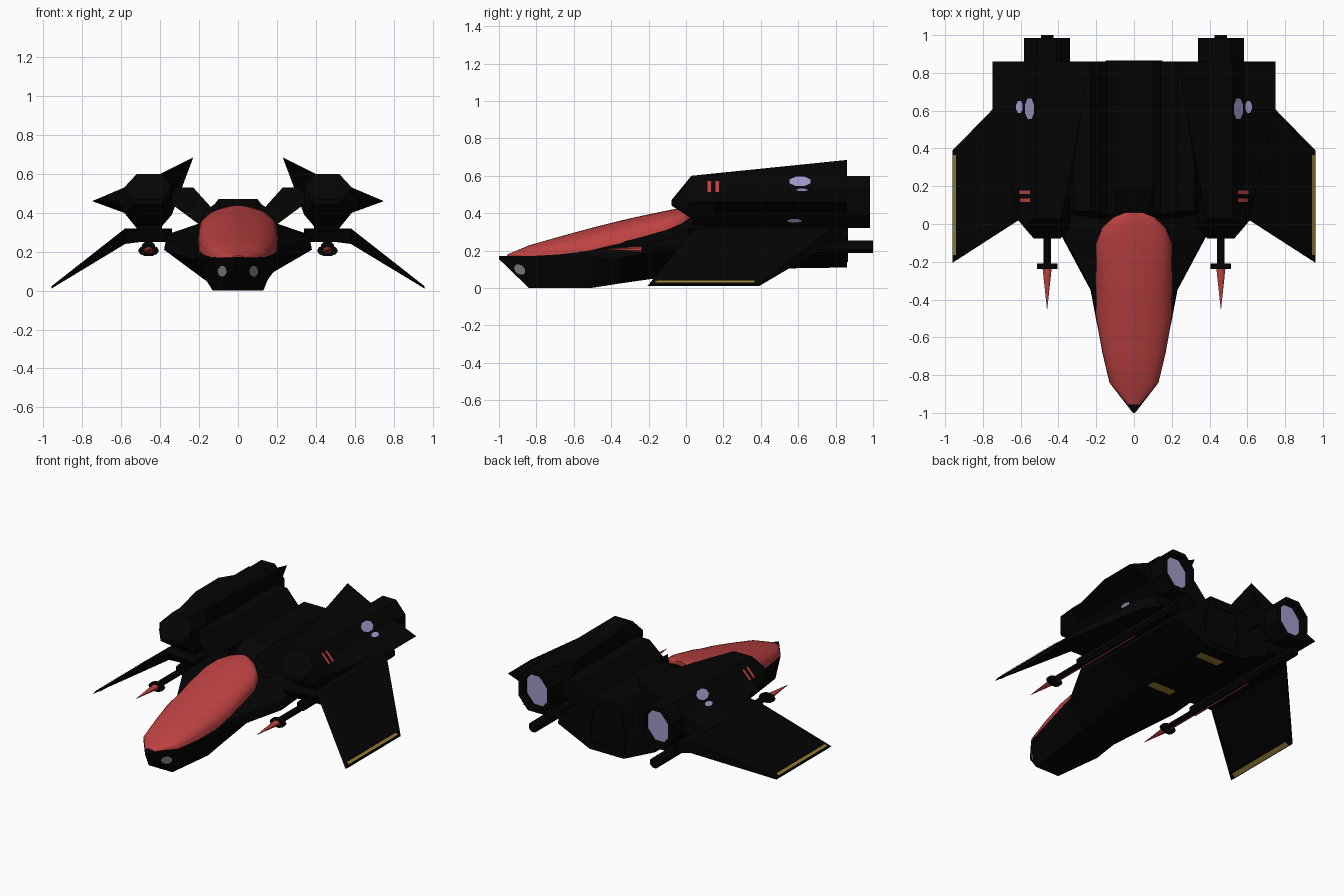
import bpy, bmesh, math
from mathutils import Vector, Matrix
from mathutils.bvhtree import BVHTree

if "Cube" in bpy.data.objects:
    bpy.data.objects.remove(bpy.data.objects["Cube"])


def material(name, rgb):
    m = bpy.data.materials.new(name)
    m.diffuse_color = (*rgb, 1)
    m.use_nodes = True
    m.node_tree.nodes["Principled BSDF"].inputs["Base Color"].default_value = m.diffuse_color
    return m


BLACK = material("hull black", (0.0012, 0.0012, 0.0012))
RED = material("canopy red", (0.52, 0.055, 0.055))
LAVENDER = material("glow lavender", (0.35, 0.32, 0.58))
GOLD = material("marking gold", (0.32, 0.22, 0.035))
GREY = material("lamp grey", (0.25, 0.25, 0.25))


def finish(name, bm, mat, mirror=False):
    me = bpy.data.meshes.new(name)
    bm.to_mesh(me)
    bm.free()
    ob = bpy.data.objects.new(name, me)
    bpy.context.collection.objects.link(ob)
    me.materials.append(mat)
    if mirror:
        ob.modifiers.new("Mirror", 'MIRROR').use_mirror_merge = False
    return ob


def loft(name, rings, mat, mirror=False):
    """Skin a list of equal-length point rings and cap both ends."""
    bm = bmesh.new()
    vs = [[bm.verts.new(p) for p in r] for r in rings]
    n = len(vs[0])
    for a, b in zip(vs, vs[1:]):
        for i in range(n):
            j = (i + 1) % n
            bm.faces.new((a[i], a[j], b[j], b[i]))
    caps = [bm.faces.new(vs[0]), bm.faces.new(vs[-1])]
    bmesh.ops.triangulate(bm, faces=caps)
    bmesh.ops.recalc_face_normals(bm, faces=bm.faces)
    return finish(name, bm, mat, mirror)


def tube(name, x, z, y0, y1, r0, r1, seg, mat, sx=1, sz=1):
    """Cylinder or cone along y, optionally squashed, mirrored to both sides."""
    bm = bmesh.new()
    mtx = Matrix.Translation((x, (y0 + y1) / 2, z)) @ Matrix.Diagonal((sx, 1, sz, 1)) \
        @ Matrix.Rotation(-math.pi / 2, 4, 'X') @ Matrix.Rotation(math.pi / seg, 4, 'Z')
    bmesh.ops.create_cone(bm, cap_ends=True, segments=seg, radius1=r0, radius2=r1,
                          depth=y1 - y0, matrix=mtx)
    return finish(name, bm, mat, True)


def recess(ob, thickness, depth, inner_mat):
    """Sink the rearmost face of a part and colour its floor."""
    ob.data.materials.append(inner_mat)
    bm = bmesh.new()
    bm.from_mesh(ob.data)
    f = max(bm.faces, key=lambda f: f.calc_center_median().y)
    bmesh.ops.inset_region(bm, faces=[f], thickness=thickness)
    f2 = bmesh.ops.extrude_discrete_faces(bm, faces=[f])['faces'][0]
    for v in f2.verts:
        v.co.y -= depth
    f2.material_index = 1
    bm.to_mesh(ob.data)
    bm.free()


def decal(name, target, origin, direction, along, w, h, mat, sides=4, mirror=True):
    """Thin plate laid on the surface hit by a ray."""
    bm = bmesh.new()
    bm.from_mesh(target.data)
    d = Vector(direction).normalized()
    loc, n, _, _ = BVHTree.FromBMesh(bm).ray_cast(Vector(origin), d)
    bm.free()
    if loc is None:
        return
    if n.dot(d) > 0:
        n = -n
    u = Vector(along)
    u = (u - n * u.dot(n)).normalized()
    v = n.cross(u)
    k = math.sqrt(2) if sides == 4 else 1
    bm = bmesh.new()
    pts = []
    for i in range(sides):
        a = 2 * math.pi * (i + 0.5) / sides
        pts.append(bm.verts.new(loc + n * 0.004 + u * (w / 2 * k * math.cos(a)) + v * (h / 2 * k * math.sin(a))))
    bm.faces.new(pts)
    finish(name, bm, mat, mirror)


# Fuselage: half sections from top to bottom, mirrored into full rings
hull_sections = [
    (-1.0, [(.003, .17), (.005, .168), (.006, .166), (.006, .164), (.004, .155)]),
    (-.84, [(.05, .18), (.10, .178), (.13, .172), (.13, .165), (.09, 0)]),
    (-.51, [(.10, .25), (.17, .22), (.20, .20), (.20, .17), (.13, 0)]),
    (-.35, [(.10, .28), (.18, .25), (.225, .225), (.23, .16), (.13, .025)]),
    (-.07, [(.09, .35), (.185, .315), (.37, .265), (.38, .21), (.13, .065)]),
    (.05, [(.08, .395), (.19, .335), (.365, .28), (.375, .215), (.13, .08)]),
    (.20, [(.10, .47), (.20, .345), (.36, .29), (.37, .22), (.13, .10)]),
    (.86, [(.10, .47), (.20, .345), (.36, .29), (.37, .22), (.13, .11)]),
]
hull = loft("fuselage", [[(x, y, z) for x, z in h] + [(-x, y, z) for x, z in reversed(h)]
                         for y, h in hull_sections], BLACK)

# Canopy: smooth dome (y, half width, base z, top z)
canopy_sections = [(-.955, .035, .166, .18), (-.84, .13, .17, .228), (-.68, .168, .18, .274),
                   (-.5, .2, .2, .323), (-.36, .203, .22, .358), (-.28, .203, .26, .377),
                   (-.1, .2, .31, .415), (-.02, .17, .345, .43), (.035, .11, .385, .437),
                   (.062, .045, .41, .437)]
canopy = loft("canopy", [[(w * math.cos(a), y, zb + (zt - zb) * math.sin(a) ** .75 if 0 < i < 16 else zb)
                          for i in range(17) for a in [math.pi * i / 16]]
                         for y, w, zb, zt in canopy_sections], RED)
bpy.context.view_layer.objects.active = canopy
canopy.select_set(True)
bpy.ops.object.shade_smooth_by_angle(angle=math.radians(40))

# Tail housing with sunken rear panel
tail = loft("tail_housing", [[(x, y, z) for x, z in
            [(-.13, .14), (.13, .14), (.15, .28), (.11, .43), (-.11, .43), (-.15, .28)]]
            for y in (.80, .865)], BLACK)
bm = bmesh.new()
bm.from_mesh(tail.data)
bmesh.ops.dissolve_limit(bm, angle_limit=.02, verts=bm.verts, edges=bm.edges)
bm.to_mesh(tail.data)
bm.free()
recess(tail, .03, .05, BLACK)


# Engine nacelle: wedge nose, blade edges that grow toward the rear
def nacelle_ring(y, t):
    o, ix, iz = .61 + .14 * min(1, t / .7), .385 - .155 * t, .60 + .085 * t
    pts = [(.40, .60), (.52, .60), (.585, .53), (o, .46), (.585, .40), (.52, .32), (.40, .32),
           (.34, .39), (.34, .50), (.345 - .035 * t, .53), (ix, iz)]
    return [(x, y, z) for x, z in pts]


base = nacelle_ring(0, 0)
nose = [(min(max(x, .39), .53), -.078, .455 + .1 * (z - .455)) for x, _, z in base]
slant = [(x, -.08 + max((.75 if z > .455 else 1.4) * abs(z - .455), 1.2 * (abs(x - .46) - .07)), z)
         for x, _, z in base]
nacelle = loft("engine_nacelle", [nose, slant, nacelle_ring(.15, .15),
                                  nacelle_ring(.61, .7), nacelle_ring(.86, 1)], BLACK, True)

# Nozzle with glowing core
nozzle = tube("engine_nozzle", .46, .46, .85, .985, .151, .151, 8, BLACK, sx=.87)
recess(nozzle, .03, .05, LAVENDER)

# Pylon joining fuselage spine to nacelle
loft("nacelle_pylon", [[(x, y + k * (z - .34), z) for x, z in
     [(.10, .46), (.14, .43), (.23, .53), (.32, .53), (.36, .45), (.335, .44), (.20, .34), (.10, .34)]]
     for y, k in ((.03, .2), (.86, 0))], BLACK, True)

# Forward-swept drooping wing (x, front y, rear y, bottom z, top z)
wing = loft("wing", [[(x, f, zt - .01), (x, f + .04, zt), (x, r, zt), (x, r, zb), (x, f + .04, zb)]
                     for x, f, r, zb, zt in [(.34, .0, .86, .25, .32), (.50, .03, .86, .25, .32),
                                             (.58, .04, .78, .24, .32), (.96, -.205, .39, .01, .022)]],
            BLACK, True)
# Short strut between wing root and nacelle
loft("nacelle_strut", [[(x, y, z) for x, z in [(.39, .27), (.52, .27), (.52, .36), (.39, .36)]]
                       for y in (.09, .86)], BLACK, True)

# Cannon under each nacelle
cannon = tube("cannon_body", .46, .222, .03, 1.0, .036, .036, 8, BLACK)
barrel = tube("cannon_barrel", .46, .212, -.23, .05, .021, .021, 8, BLACK)
tube("cannon_collar", .46, .205, -.238, -.208, .054, .054, 10, BLACK, sz=.55)
tube("cannon_tip", .46, .207, -.45, -.235, .001, .026, 8, RED, sz=.7)
decal("cannon_stripe", cannon, (.46, .30, -1), (0, 0, 1), (0, 1, 0), .52, .012, RED)
decal("barrel_stripe", barrel, (.46, -.09, -1), (0, 0, 1), (0, 1, 0), .22, .012, RED)

# Nose lamps
decal("nose_lamp", hull, (.078, -2, .10), (0, 1, 0), (1, 1, -.5), .075, .055, GREY, 12)

# Red twin stripes and lavender vents on the nacelles
for y in (.125, .168):
    decal("nacelle_stripe", nacelle, (2, y, .54), (-1, 0, 0), (0, 1, 0), .018, .08, RED)
decal("upper_vent", nacelle, (.55, .61, 2), (0, 0, -1), (0, 1, 0), .12, .075, LAVENDER, 8)
decal("side_vent", nacelle, (.605, .62, 2), (0, 0, -1), (0, 1, 0), .07, .04, LAVENDER, 8)
decal("lower_vent", nacelle, (2, .58, .362), (-1, 0, 0), (0, 1, 0), .08, .025, LAVENDER, 8)

# Gold wing tip strips and belly markings
decal("tip_strip_top", wing, (.948, .10, 2), (0, 0, -1), (0, 1, 0), .53, .018, GOLD)
decal("tip_strip_bottom", wing, (.942, .10, -2), (0, 0, 1), (0, 1, 0), .52, .03, GOLD)
for y in (.28, .74):
    decal("belly_marking", hull, (.01, y, -2), (0, 0, 1), (1, 0, 0), .18, .06, GOLD, 4, False)
